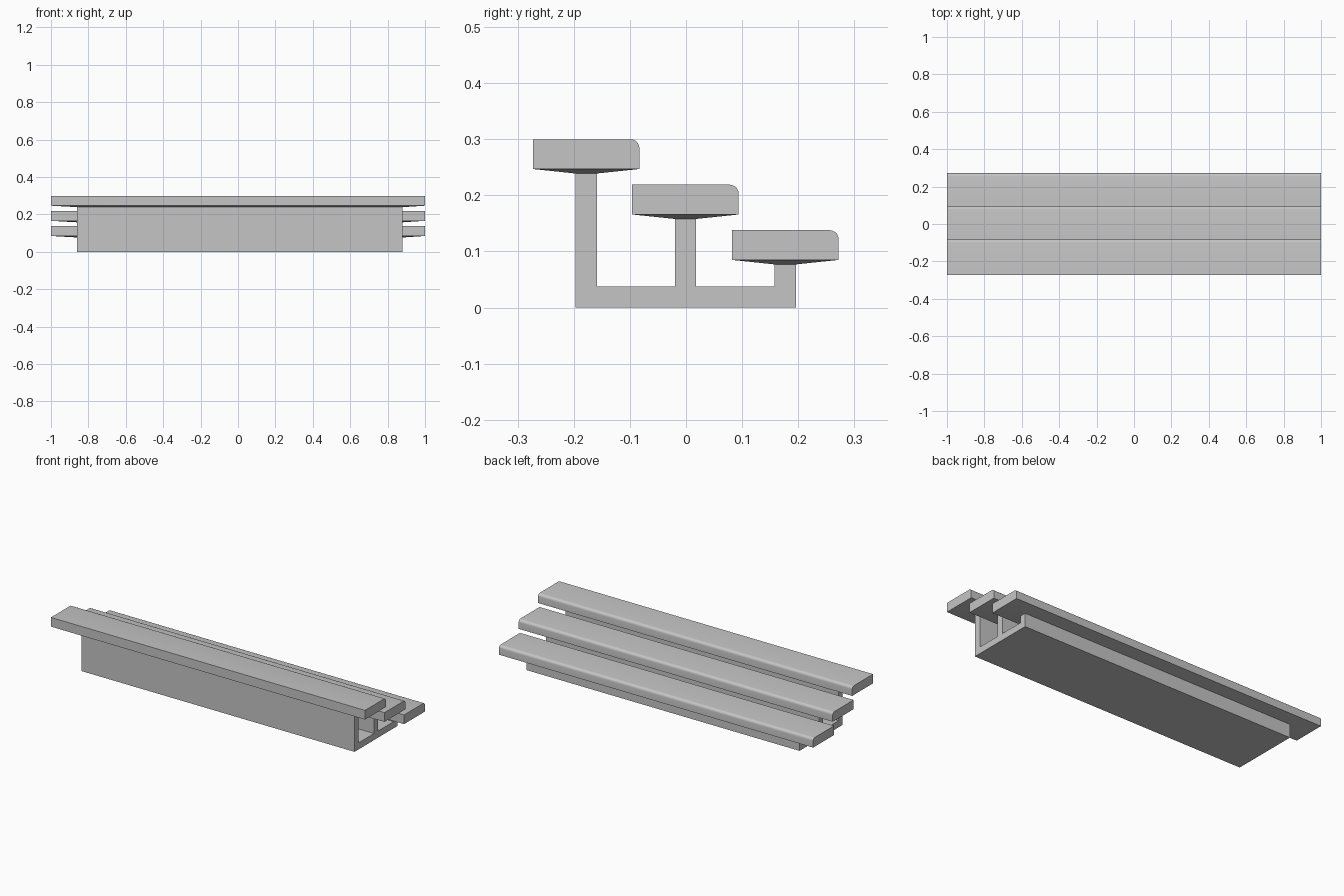
import bpy
import bmesh

# Remove the default cube
cube = bpy.data.objects.get("Cube")
if cube:
    bpy.data.objects.remove(cube, do_unlink=True)

# Single grey material
grey = bpy.data.materials.new("plain grey")
grey.use_nodes = True
colour = (0.56, 0.56, 0.56, 1.0)
grey.diffuse_color = colour
grey.node_tree.nodes["Principled BSDF"].inputs["Base Color"].default_value = colour

LEFT, RIGHT = -0.86, 0.88      # ends of the frame
POST = 0.019                   # half thickness of a post
FLOOR = 0.038                  # thickness of the frame base
ROWS = [("front", -0.178, 0.30), ("middle", -0.001, 0.219), ("back", 0.177, 0.138)]
SEAT_DEPTH, SEAT_HEIGHT, TAPER = 0.19, 0.053, 0.008


def finish(name, bm):
    bmesh.ops.recalc_face_normals(bm, faces=bm.faces)
    mesh = bpy.data.meshes.new(name)
    bm.to_mesh(mesh)
    bm.free()
    mesh.materials.append(grey)
    obj = bpy.data.objects.new(name, mesh)
    bpy.context.collection.objects.link(obj)
    bpy.ops.object.select_all(action="DESELECT")
    obj.select_set(True)
    bpy.context.view_layer.objects.active = obj
    bpy.ops.object.shade_smooth_by_angle()
    return obj


def extrude_profile(name, points, x0, x1):
    bm = bmesh.new()
    face = bm.faces.new([bm.verts.new((x0, y, z)) for y, z in points])
    new = bmesh.ops.extrude_face_region(bm, geom=[face])["geom"]
    for v in new:
        if isinstance(v, bmesh.types.BMVert):
            v.co.x = x1
    return finish(name, bm)


def seat(name, y, top):
    bm = bmesh.new()
    bmesh.ops.create_cube(bm, size=1)
    bottom_z = top - SEAT_HEIGHT
    for v in bm.verts:
        v.co = (v.co.x * 2, y + v.co.y * SEAT_DEPTH, top if v.co.z > 0 else bottom_z)
    # Underside tapering down to the post's outline
    under = min(bm.faces, key=lambda f: f.calc_center_median().z)
    new = bmesh.ops.extrude_face_region(bm, geom=[under])["geom"]
    bm.faces.remove(under) if under.is_valid else None
    for v in new:
        if isinstance(v, bmesh.types.BMVert):
            v.co = (RIGHT if v.co.x > 0 else LEFT,
                    y + (POST if v.co.y > y else -POST), bottom_z - TAPER)
    # Rounded upper back edge
    edge = [e for e in bm.edges
            if all(v.co.z > top - 0.001 and v.co.y > y for v in e.verts)]
    bmesh.ops.bevel(bm, geom=edge, offset=0.016, segments=5, profile=0.5, affect="EDGES")
    return finish(name, bm)


# Frame: flat base with three stepped walls, as one stepped outline
outline = [(ROWS[-1][1] + POST, 0), (ROWS[0][1] - POST, 0)]
for i, (label, y, top) in enumerate(ROWS):
    wall_top = top - SEAT_HEIGHT - TAPER
    if i > 0:
        outline.append((y - POST, FLOOR))
    outline += [(y - POST, wall_top), (y + POST, wall_top)]
    if i < len(ROWS) - 1:
        outline.append((y + POST, FLOOR))
extrude_profile("support_frame", outline, LEFT, RIGHT)

# Seat planks
for label, y, top in ROWS:
    seat(label + "_seat", y, top)
